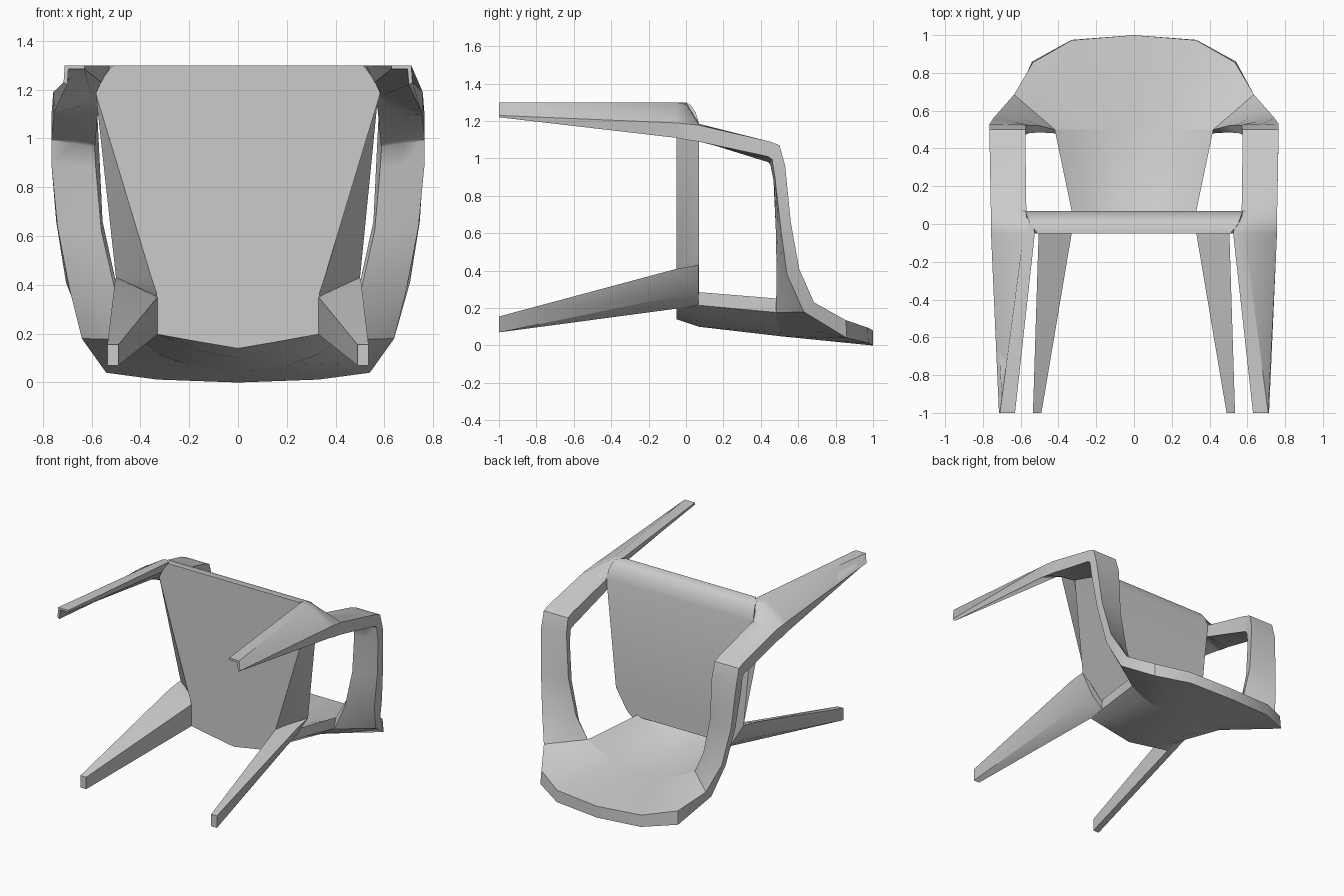
import bpy, bmesh


def loft(name, sections, mirror=False):
    """Skin closed cross-sections in order and cap both ends."""
    bm = bmesh.new()
    rings = [[bm.verts.new(p) for p in s] for s in sections]
    n = len(rings[0])
    for a, b in zip(rings, rings[1:]):
        for i in range(n):
            j = (i + 1) % n
            bm.faces.new((a[i], a[j], b[j], b[i]))
    bm.faces.new(rings[0])
    bm.faces.new(rings[-1])
    bmesh.ops.recalc_face_normals(bm, faces=bm.faces)
    me = bpy.data.meshes.new(name)
    bm.to_mesh(me)
    bm.free()
    ob = bpy.data.objects.new(name, me)
    bpy.context.collection.objects.link(ob)
    if mirror:
        ob.modifiers.new("Mirror", 'MIRROR')
    bpy.ops.object.select_all(action='DESELECT')
    ob.select_set(True)
    bpy.context.view_layer.objects.active = ob
    bpy.ops.object.shade_smooth_by_angle(angle=0.6)
    return ob


def mid(a, b):
    return tuple((p + q) / 2 for p, q in zip(a, b))


def flip(section):
    return [(-x, y, z) for x, y, z in section]


def strap(i, o, o2, i2):
    """Ribbon section: inner, outer, then their underside partners."""
    return [i, mid(i, o), o, o2, mid(o2, i2), i2]


def leg(y, *xz):
    return [(x, y, z) for x, z in xz]


# frame: angled front leg -> armrest -> wing -> top of backrest -> other side
half = [
    leg(-1, (.63, 1.3), (.71, 1.3), (.715, 1.23), (.70, 1.22), (.695, 1.285), (.63, 1.285)),
    leg(-.05, (.525, 1.3), (.585, 1.3), (.757, 1.19), (.752, 1.11), (.60, 1.18), (.56, 1.23)),
    leg(0, (.535, 1.3), (.59, 1.29), (.758, 1.185), (.755, 1.10), (.62, 1.14), (.565, 1.16)),
    strap((.57, .07, 1.185), (.758, .07, 1.178), (.755, .07, 1.09), (.575, .07, 1.10)),
    strap((.575, .45, 1.09), (.765, .45, 1.09), (.765, .44, 1.01), (.585, .44, .98)),
    strap((.575, .50, 1.07), (.765, .50, 1.07), (.765, .46, .995), (.588, .452, .965)),
    strap((.57, .525, .97), (.765, .53, .96), (.765, .475, .90), (.583, .468, .88)),
    strap((.555, .525, .66), (.745, .56, .66), (.74, .505, .64), (.56, .48, .62)),
    strap((.50, .52, .41), (.705, .605, .41), (.69, .54, .38), (.50, .485, .36)),
    strap((.42, .50, .25), (.635, .685, .23), (.64, .63, .18), (.42, .48, .175)),
    strap((.33, .50, .20), (.535, .855, .135), (.54, .86, .04), (.33, .49, .115)),
    strap((.20, .50, .15), (.33, .973, .095), (.33, .975, .012), (.20, .50, .07)),
]
centre = strap((0, .50, .125), (0, 1, .08), (0, 1, 0), (0, .50, .05))
loft("arm_and_leg_frame", half + [centre] + [flip(s) for s in reversed(half)])


def panel(y, *cols):
    """Curved slab section from (x, front z, back z) columns, both sides."""
    front = [(x, y, f) for x, f, b in cols]
    back = [(x, y, b) for x, f, b in cols]
    return flip(front) + front[::-1][1:] + back + flip(back)[::-1][1:]


# lower backrest: narrow curved panel between the wings and the seat
loft("lower_backrest", [
    panel(.50, (.42, .25, .175), (.33, .20, .115), (.20, .15, .07), (0, .125, .05)),
    panel(.07, (.33, .285, .215), (.26, .25, .17), (.16, .21, .13), (0, .18, .10)),
    panel(-.05, (.33, .30, .197), (.26, .29, .185), (.16, .28, .167), (0, .27, .14)),
])

# seat: tapered slab with a rounded front lip (z, top half-width, top y, bottom half-width)
loft("seat", [[(-wt, yt, z), (wt, yt, z), (wb, -.05, z), (-wb, -.05, z)]
              for z, wt, yt, wb in [
    (1.3, .55, 0, .51), (1.285, .56, .025, .525), (1.245, .57, .052, .555),
    (1.185, .575, .07, .583), (.43, .50, .07, .355), (.37, .43, .07, .335),
    (.27, .335, .07, .33)]])

# back legs: flat front, outer rear corner cut away towards the seat
loft("back_leg", [
    [(.49, -1, .155), (.535, -1, .155), (.535, -1, .07), (.49, -1, .07)],
    [(.33, -.05, .35), (.505, -.05, .41), (.425, -.05, .265), (.33, -.05, .197)],
    [(.33, .068, .36), (.50, .068, .43), (.415, .068, .29), (.33, .068, .217)],
], mirror=True)
